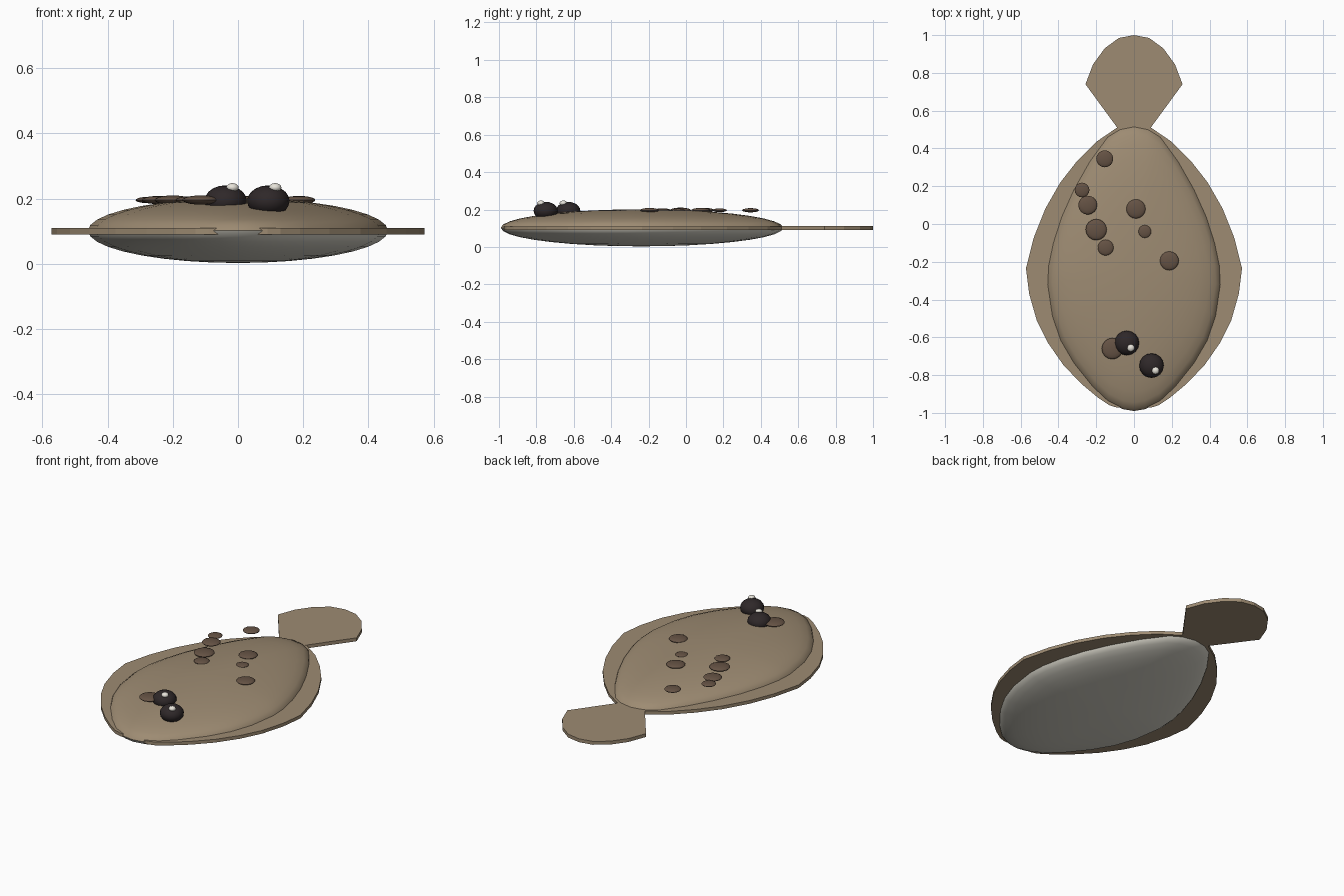
import bpy, bmesh, math

if "Cube" in bpy.data.objects:
    bpy.data.objects.remove(bpy.data.objects["Cube"])


def material(name, rgb):
    m = bpy.data.materials.new(name)
    m.diffuse_color = (*rgb, 1)
    m.use_nodes = True
    m.node_tree.nodes["Principled BSDF"].inputs["Base Color"].default_value = m.diffuse_color
    return m


SAND = material("sandy brown", (0.34, 0.26, 0.17))
PALE = material("pale belly", (0.68, 0.66, 0.58))
SPOT = material("dark brown", (0.13, 0.085, 0.058))
DARK = material("eye black", (0.028, 0.021, 0.022))
GLINT = material("glint white", (0.82, 0.79, 0.72))


def finish(bm, name, mats, smooth=True):
    bmesh.ops.recalc_face_normals(bm, faces=bm.faces)
    mesh = bpy.data.meshes.new(name)
    bm.to_mesh(mesh)
    bm.free()
    for m in mats:
        mesh.materials.append(m)
    ob = bpy.data.objects.new(name, mesh)
    bpy.context.collection.objects.link(ob)
    if smooth:
        bpy.ops.object.select_all(action='DESELECT')
        ob.select_set(True)
        bpy.context.view_layer.objects.active = ob
        bpy.ops.object.shade_smooth_by_angle(angle=math.radians(35))
    return ob


def mirrored(half):
    """Close a right-hand half outline by mirroring it across x = 0."""
    return half + [(-x, y) for x, y in reversed(half) if x > 0]


def plate(name, half, z0, z1):
    bm = bmesh.new()
    face = bm.faces.new([bm.verts.new((x, y, z0)) for x, y in mirrored(half)])
    top = bmesh.ops.extrude_face_region(bm, geom=[face])["geom"]
    for v in top:
        if isinstance(v, bmesh.types.BMVert):
            v.co.z = z1
    finish(bm, name, [SAND], smooth=False)


def pebble(name, x, y, z, r, rz, mat, seg=16, rings=10):
    bm = bmesh.new()
    bmesh.ops.create_uvsphere(bm, u_segments=seg, v_segments=rings, radius=1)
    for v in bm.verts:
        v.co = (x + v.co.x * r, y + v.co.y * r, z + v.co.z * rz)
    finish(bm, name, [mat])


# Body: the flat leaf outline shrunk in rings to form a dome above and below
BODY = mirrored([(0, 0.52), (0.075, 0.505), (0.14, 0.465), (0.235, 0.335),
                 (0.32, 0.185), (0.385, 0.04), (0.43, -0.10), (0.455, -0.22),
                 (0.46, -0.32), (0.435, -0.49), (0.39, -0.62), (0.32, -0.74),
                 (0.22, -0.865), (0.14, -0.94), (0.06, -0.98), (0, -0.99)])
CY, MID, HALF, STEPS = -0.24, 0.102, 0.099, 9
bm = bmesh.new()
rings = []
for i in range(1, 2 * STEPS):
    t = math.pi * i / (2 * STEPS)
    s, z = math.sin(t), MID + HALF * math.cos(t)
    rings.append([bm.verts.new((x * s, CY + (y - CY) * s, z)) for x, y in BODY])
n = len(BODY)
for a, b in zip(rings, rings[1:]):
    for j in range(n):
        bm.faces.new((a[j], a[(j + 1) % n], b[(j + 1) % n], b[j]))
for ring, z in ((rings[0], MID + HALF), (rings[-1], MID - HALF)):
    pole = bm.verts.new((0, CY, z))
    for j in range(n):
        bm.faces.new((ring[j], ring[(j + 1) % n], pole))
# pale underside
for f in bm.faces:
    f.material_index = 1 if f.calc_center_median().z < MID else 0
finish(bm, "body", [SAND, PALE])

# Side fins running round the body, and the tail fan
plate("side_fins", [(0.09, 0.51), (0.20, 0.435), (0.30, 0.335), (0.39, 0.22),
                    (0.47, 0.08), (0.53, -0.07), (0.572, -0.235),
                    (0.555, -0.37), (0.515, -0.51), (0.455, -0.63),
                    (0.375, -0.745), (0.28, -0.845), (0.19, -0.92),
                    (0.13, -0.96), (0.09, -0.972)], 0.091, 0.11)
plate("tail_fin", [(0, 1.0), (0.08, 0.985), (0.155, 0.93), (0.217, 0.845),
                   (0.257, 0.74), (0.085, 0.505), (0.05, 0.46)], 0.0905, 0.1105)

# Spots on the back
SPOTS = [(-0.155, 0.345, 0.045), (-0.275, 0.18, 0.039), (-0.245, 0.10, 0.05),
         (-0.20, -0.03, 0.056), (-0.15, -0.125, 0.042), (0.01, 0.08, 0.051),
         (0.057, -0.04, 0.034), (0.187, -0.195, 0.05), (-0.115, -0.66, 0.056)]
for i, (x, y, r) in enumerate(SPOTS):
    pebble(f"spot_{i + 1}", x, y, 0.196, r, r * 0.25, SPOT)

# Eyes with small highlights
for side, x, y in (("left", -0.038, -0.63), ("right", 0.093, -0.75)):
    pebble(f"{side}_eye", x, y, 0.193, 0.065, 0.048, DARK)
    pebble(f"{side}_eye_glint", x + 0.021, y - 0.026, 0.234, 0.02, 0.014, GLINT, 10, 8)
